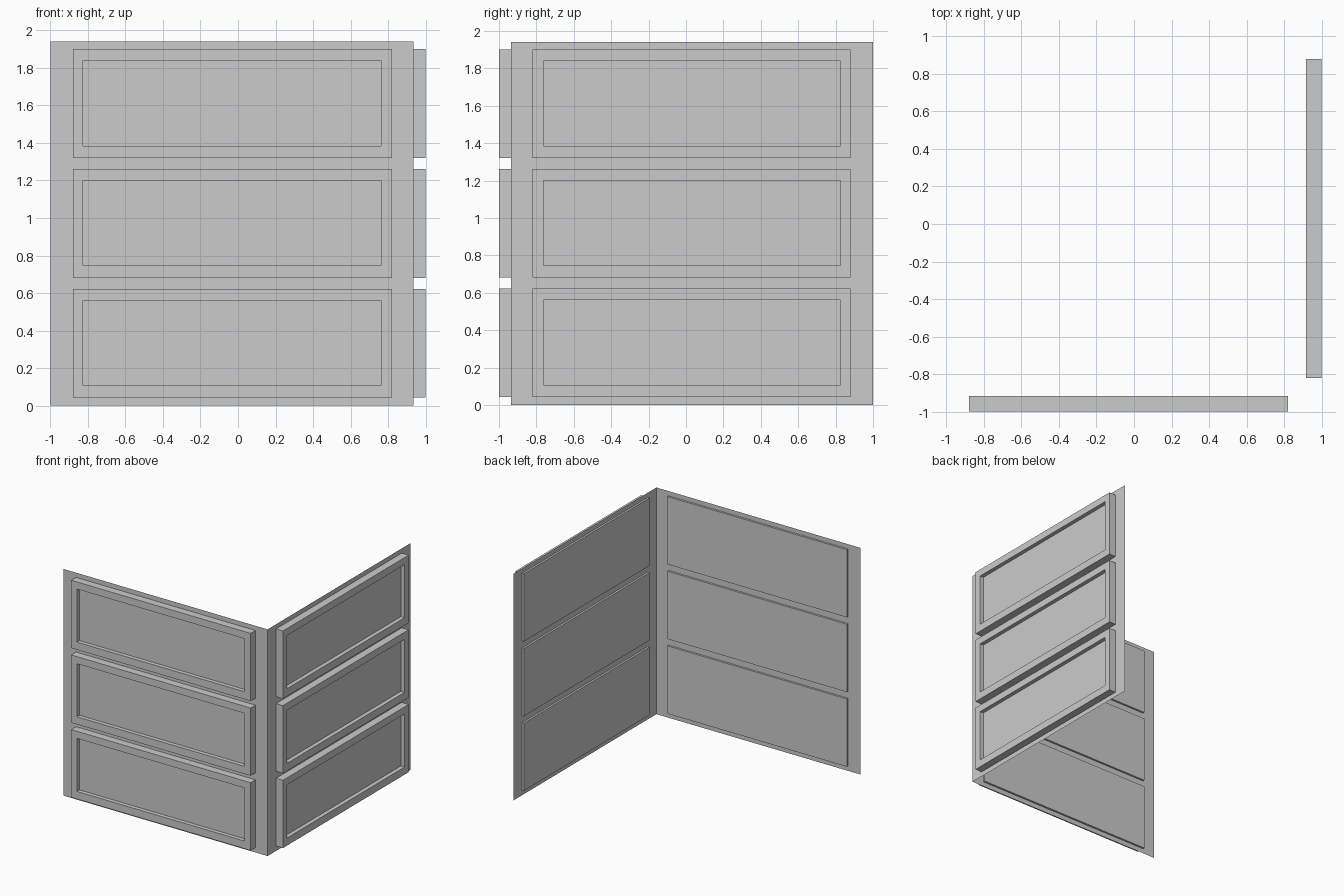
import bpy, bmesh

if "Cube" in bpy.data.objects:
    bpy.data.objects.remove(bpy.data.objects["Cube"])

HEIGHT = 1.94
WALL = 0.935            # distance of each wall sheet from the centre
FRONT, BACK = 1.0, 0.918  # outer and inner faces of the panels
RECESS = 0.035


def finish(bm, name):
    mesh = bpy.data.meshes.new(name)
    bm.to_mesh(mesh)
    bm.free()
    obj = bpy.data.objects.new(name, mesh)
    bpy.context.collection.objects.link(obj)
    return obj


def on_front(u, d, z):
    return (u, -d, z)


def on_side(u, d, z):
    return (d, -u, z)


def panel(name, place, z0):
    """Solid slab with a recessed rectangular field on its outer face."""
    bm = bmesh.new()

    def ring(u0, u1, za, zb, d):
        return [bm.verts.new(place(u, d, z))
                for u, z in ((u0, za), (u1, za), (u1, zb), (u0, zb))]

    outer = (-0.88, 0.82, z0, z0 + 0.58)
    inner = (-0.825, 0.763, z0 + 0.065, z0 + 0.519)
    rings = [ring(*outer, BACK), ring(*outer, FRONT),
             ring(*inner, FRONT), ring(*inner, FRONT - RECESS)]
    for a, b in zip(rings, rings[1:]):
        for i in range(4):
            j = (i + 1) % 4
            bm.faces.new((a[i], a[j], b[j], b[i]))
    bm.faces.new(rings[0])
    bm.faces.new(rings[-1])
    bmesh.ops.recalc_face_normals(bm, faces=bm.faces[:])
    return finish(bm, name)


# Thin L-shaped corner wall
bm = bmesh.new()
plan = [(-1, -WALL), (WALL, -WALL), (WALL, 1)]
low = [bm.verts.new((x, y, 0)) for x, y in plan]
top = [bm.verts.new((x, y, HEIGHT)) for x, y in plan]
for i in range(2):
    bm.faces.new((low[i], low[i + 1], top[i + 1], top[i]))
finish(bm, "corner_wall")

# Three stacked panels on each wall
for i in range(3):
    z0 = 0.042 + 0.639 * i
    panel(f"front_panel_{i + 1}", on_front, z0)
    panel(f"side_panel_{i + 1}", on_side, z0)
